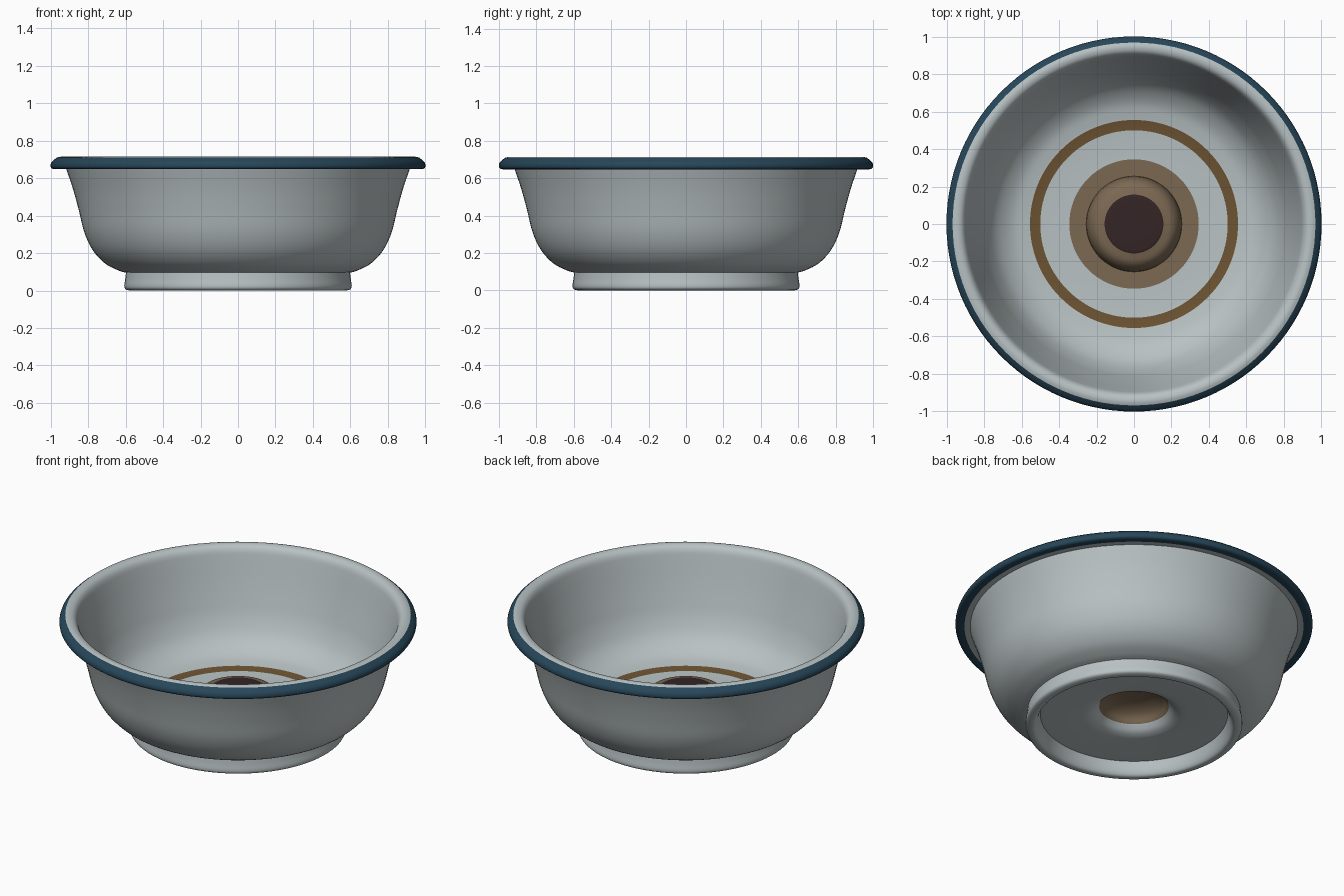
import bpy, bmesh, math
from mathutils import Vector

if "Cube" in bpy.data.objects:
    bpy.data.objects.remove(bpy.data.objects["Cube"])

SEG = 112


def make_mat(name, rgb):
    m = bpy.data.materials.new(name)
    m.diffuse_color = (*rgb, 1)
    m.use_nodes = True
    m.node_tree.nodes["Principled BSDF"].inputs["Base Color"].default_value = m.diffuse_color
    return m


mats = [make_mat("pale_grey_enamel", (0.48, 0.535, 0.545)),
        make_mat("dark_blue", (0.02, 0.062, 0.10)),
        make_mat("brown", (0.15, 0.087, 0.032)),
        make_mat("tan", (0.20, 0.14, 0.085)),
        make_mat("dark_maroon", (0.034, 0.018, 0.019))]
GREY, BLUE, BROWN, TAN, MAROON = range(5)


def smooth_curve(pts, n=4):
    """Catmull-Rom points through a short profile."""
    if len(pts) < 3:
        return [Vector(p) for p in pts]
    p = [Vector(q) for q in pts]
    p = [2 * p[0] - p[1]] + p + [2 * p[-1] - p[-2]]
    out = []
    for i in range(1, len(p) - 2):
        a, b, c, d = p[i - 1:i + 3]
        for k in range(n):
            t = k / n
            out.append(0.5 * (2 * b + (c - a) * t + (2 * a - 5 * b + 4 * c - d) * t * t
                              + (3 * b - a - 3 * c + d) * t ** 3))
    out.append(p[-2])
    return out


# profile pieces (radius, height), from the centre of the underside round to the floor centre
pieces = [
    (TAN, [(0, .215), (.10, .205), (.165, .175), (.195, .13)]),             # hollow under boss
    (GREY, [(.195, .13), (.225, .10), (.26, .085), (.295, .08)]),
    (GREY, [(.295, .08), (.525, .08)]),                                      # recessed underside
    (GREY, [(.525, .08), (.54, .03), (.555, .005), (.575, 0), (.6, .007),
            (.607, .025), (.602, .06), (.598, .095)]),                       # foot ring
    (GREY, [(.598, .095), (.64, .108), (.71, .145), (.775, .215), (.82, .31),
            (.85, .43), (.88, .54), (.917, .65)]),                           # outer wall
    (GREY, [(.917, .65), (.95, .65)]),                                       # rim underside
    (BLUE, [(.95, .65), (.985, .648), (1, .66), (.995, .685), (.968, .709)]),  # rim band
    (GREY, [(.968, .709), (.945, .714), (.92, .707), (.902, .685), (.888, .64),
            (.858, .53), (.825, .42), (.79, .32), (.735, .225), (.65, .16),
            (.555, .135)]),                                                  # inner wall
    (BROWN, [(.555, .135), (.50, .128)]),                                    # painted ring
    (GREY, [(.50, .128), (.345, .123)]),
    (TAN, [(.345, .123), (.255, .123)]),                                     # painted disc
    (TAN, [(.255, .123), (.25, .165), (.235, .205), (.205, .235), (.157, .248)]),  # boss
    (MAROON, [(.157, .248), (.13, .252), (0, .254)]),                        # boss cap
]

# lathe the closed profile
bm = bmesh.new()


def ring(p):
    if p.x < 1e-5:
        return [bm.verts.new((0, 0, p.y))]
    return [bm.verts.new((p.x * math.cos(2 * math.pi * i / SEG),
                          p.x * math.sin(2 * math.pi * i / SEG), p.y)) for i in range(SEG)]


prev = None
for mat, pts in pieces:
    for p in smooth_curve(pts)[0 if prev is None else 1:]:
        cur = ring(p)
        if prev:
            for i in range(SEG):
                j = (i + 1) % SEG
                if len(prev) == 1:
                    vs = (prev[0], cur[j], cur[i])
                elif len(cur) == 1:
                    vs = (prev[i], prev[j], cur[0])
                else:
                    vs = (prev[i], prev[j], cur[j], cur[i])
                bm.faces.new(vs).material_index = mat
        prev = cur
bmesh.ops.recalc_face_normals(bm, faces=bm.faces)

mesh = bpy.data.meshes.new("bowl")
bm.to_mesh(mesh)
bm.free()
for m in mats:
    mesh.materials.append(m)
bowl = bpy.data.objects.new("bowl", mesh)
bpy.context.collection.objects.link(bowl)
bpy.context.view_layer.objects.active = bowl
bowl.select_set(True)
bpy.ops.object.shade_smooth_by_angle(angle=math.radians(40))
